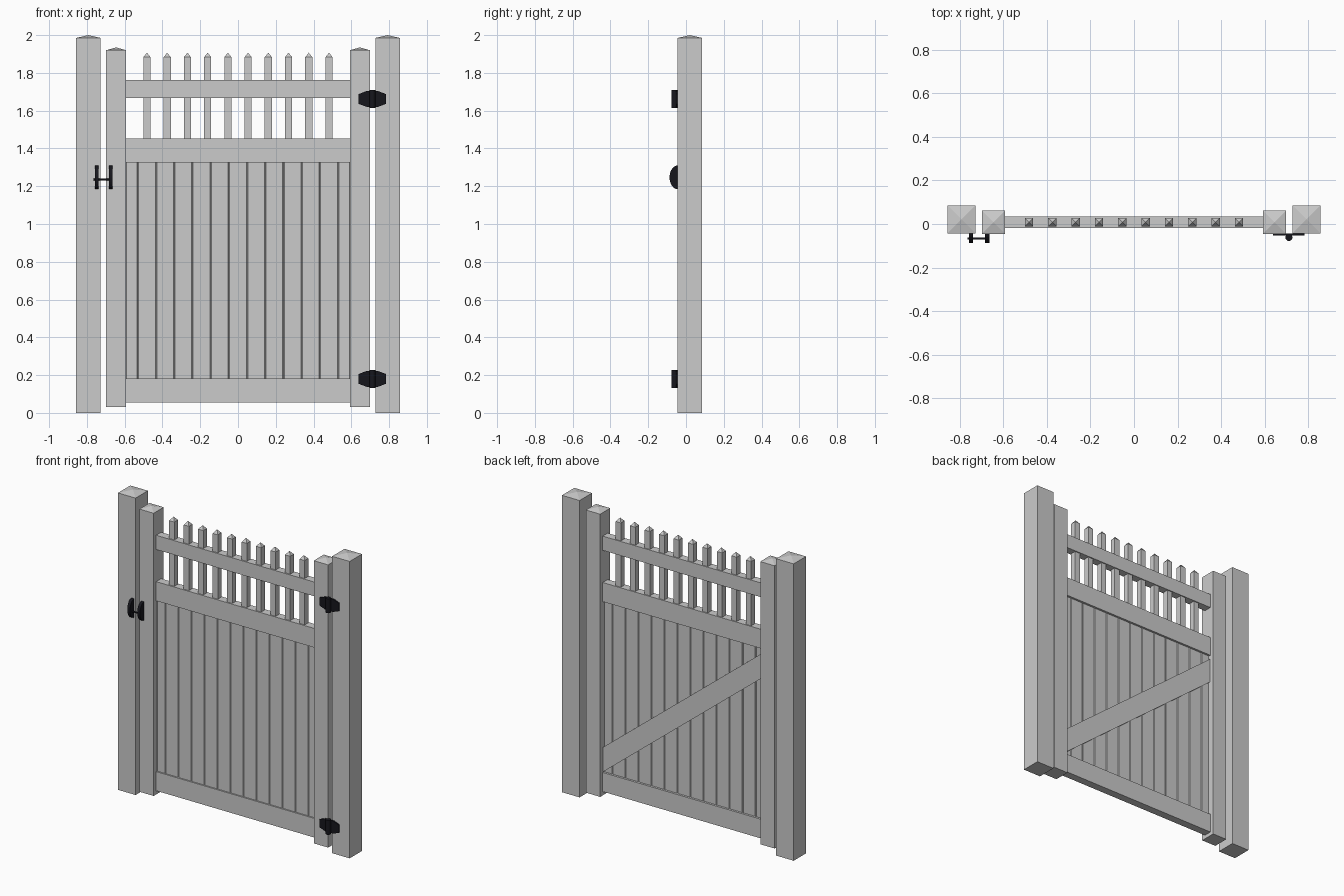
import bpy, bmesh, math

if "Cube" in bpy.data.objects:
    bpy.data.objects.remove(bpy.data.objects["Cube"])

black = bpy.data.materials.new("black_metal")
black.diffuse_color = (0.008, 0.008, 0.012, 1)
black.use_nodes = True
black.node_tree.nodes["Principled BSDF"].inputs["Base Color"].default_value = black.diffuse_color


def finish(bm, name, mat=None):
    bmesh.ops.recalc_face_normals(bm, faces=bm.faces)
    me = bpy.data.meshes.new(name)
    bm.to_mesh(me)
    bm.free()
    ob = bpy.data.objects.new(name, me)
    bpy.context.collection.objects.link(ob)
    if mat:
        me.materials.append(mat)
    return ob


def prism(name, pts, offset, mat=None):
    """Extrude a planar outline along an offset vector."""
    bm = bmesh.new()
    face = bm.faces.new([bm.verts.new(p) for p in pts])
    new = bmesh.ops.extrude_face_region(bm, geom=[face])["geom"]
    bmesh.ops.translate(bm, vec=offset, verts=[v for v in new if isinstance(v, bmesh.types.BMVert)])
    return finish(bm, name, mat)


def box(name, x0, x1, y0, y1, z0, z1, mat=None):
    return prism(name, [(x0, y0, z0), (x1, y0, z0), (x1, y1, z0), (x0, y1, z0)], (0, 0, z1 - z0), mat)


def pointed_post(name, x, y, w, z0, z1, apex):
    """Square post with a pyramid top."""
    h = w / 2
    bm = bmesh.new()
    ring = [(-h, -h), (h, -h), (h, h), (-h, h)]
    low = [bm.verts.new((x + a, y + b, z0)) for a, b in ring]
    top = [bm.verts.new((x + a, y + b, z1)) for a, b in ring]
    tip = bm.verts.new((x, y, apex))
    bm.faces.new(low)
    for i in range(4):
        j = (i + 1) % 4
        bm.faces.new((low[i], low[j], top[j], top[i]))
        bm.faces.new((top[i], top[j], tip))
    return finish(bm, name)


def cylinder(name, loc, r, depth, rot=(0, 0, 0)):
    bpy.ops.mesh.primitive_cylinder_add(vertices=20, radius=r, depth=depth, location=loc, rotation=rot)
    ob = bpy.context.object
    ob.name = name
    ob.data.materials.append(black)
    bpy.ops.object.shade_smooth_by_angle()


# Fixed posts and gate stiles
for s, side in ((-1, "left"), (1, "right")):
    pointed_post(f"outer_post_{side}", s * 0.792, 0.021, 0.13, 0, 1.985, 2.0)
    pointed_post(f"gate_stile_{side}", s * 0.645, 0.008, 0.106, 0.03, 1.92, 1.935)

# Horizontal rails
for name, z0, z1 in (("bottom_rail", 0.055, 0.183), ("middle_rail", 1.325, 1.453), ("top_rail", 1.668, 1.763)):
    box(name, -0.595, 0.595, -0.019, 0.034, z0, z1)

# Vertical boards with chamfered joints
edges = [-0.594] + [-0.53 + 0.09636 * i for i in range(12)] + [0.594]
for i, (a, b) in enumerate(zip(edges, edges[1:])):
    board = box(f"board_{i + 1}", a, b, -0.010, 0.020, 0.17, 1.34)
    mod = board.modifiers.new("chamfer", 'BEVEL')
    mod.width = 0.004
    mod.segments = 1

# Diagonal brace on the back
prism("diagonal_brace", [(0.593, 0.018, 0.185), (0.593, 0.018, 0.35), (-0.593, 0.018, 1.30),
                         (-0.593, 0.018, 1.135)], (0, 0.014, 0))

# Pickets
for i in range(10):
    pointed_post(f"picket_{i + 1}", -0.482 + 0.1071 * i, 0.008, 0.038, 1.44, 1.883, 1.907)

# Hinges
for z, level in ((0.18, "lower"), (1.662, "upper")):
    outline = [(-0.072, -0.026), (-0.03, -0.042), (0.03, -0.042), (0.072, -0.026),
               (0.072, 0.026), (0.03, 0.042), (-0.03, 0.042), (-0.072, 0.026)]
    prism(f"{level}_hinge_leaf", [(0.711 + a, -0.044, z + b) for a, b in outline], (0, -0.009, 0), black)
    cylinder(f"{level}_hinge_barrel", (0.711, -0.062, z), 0.016, 0.096)

# Latch: two rounded brackets joined by a bar
for x, side in ((-0.748, "post"), (-0.674, "gate")):
    arc = [math.pi * i / 16 for i in range(17)]
    prism(f"latch_bracket_{side}", [(x - 0.010, -0.044 - 0.043 * math.sin(t), 1.247 + 0.063 * math.cos(t))
                                    for t in arc], (0.020, 0, 0), black)
cylinder("latch_bar", (-0.714, -0.067, 1.235), 0.005, 0.1, (0, math.pi / 2, 0))
